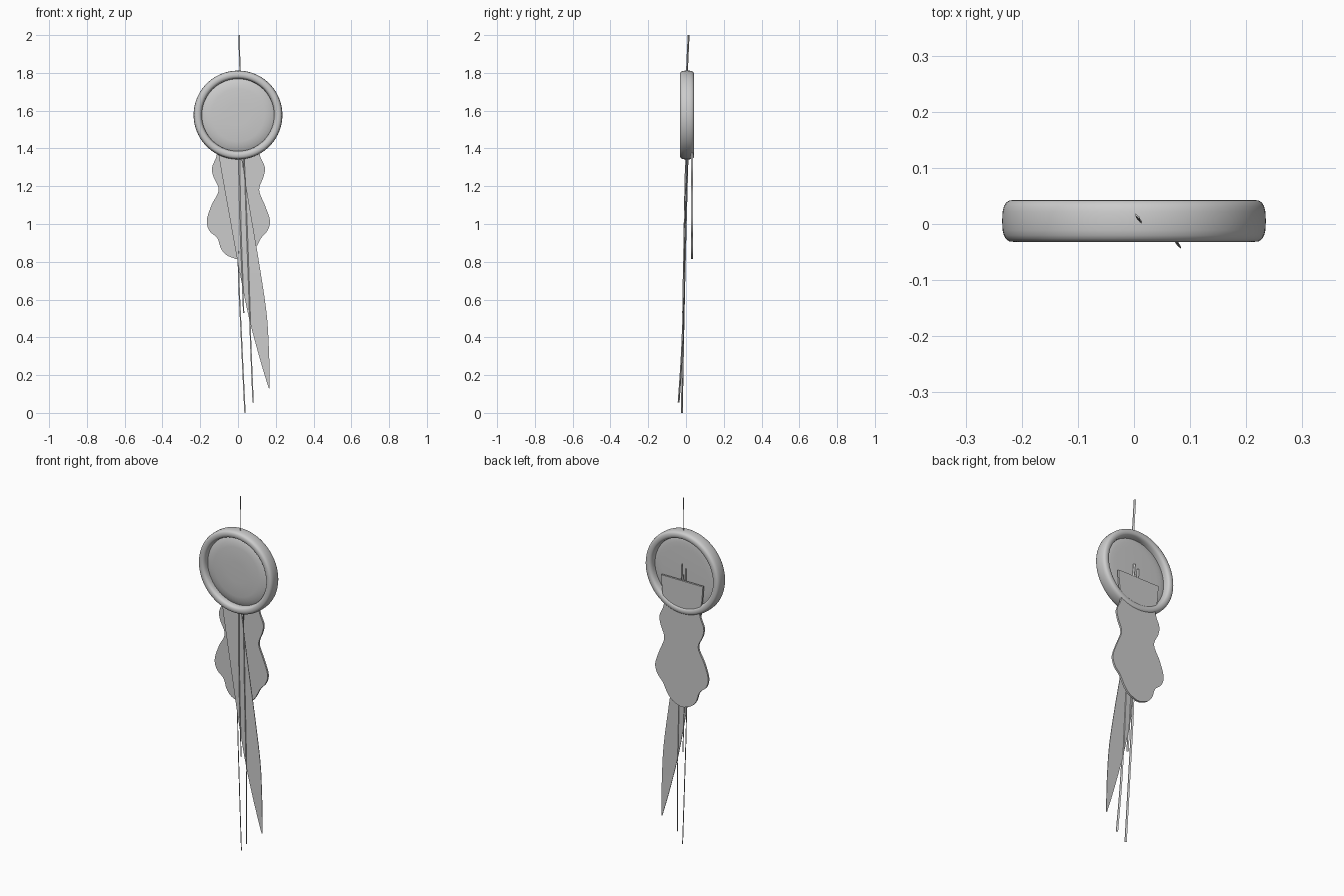
import bpy, bmesh, math

if "Cube" in bpy.data.objects:
    bpy.data.objects.remove(bpy.data.objects["Cube"])

def make_object(name, verts, faces, angle=40):
    mesh = bpy.data.meshes.new(name)
    mesh.from_pydata(verts, [], faces)
    bm = bmesh.new()
    bm.from_mesh(mesh)
    bmesh.ops.remove_doubles(bm, verts=bm.verts, dist=1e-5)
    bmesh.ops.recalc_face_normals(bm, faces=bm.faces)
    bm.to_mesh(mesh)
    bm.free()
    ob = bpy.data.objects.new(name, mesh)
    bpy.context.collection.objects.link(ob)
    bpy.ops.object.select_all(action='DESELECT')
    bpy.context.view_layer.objects.active = ob
    ob.select_set(True)
    bpy.ops.object.shade_smooth_by_angle(angle=math.radians(angle))
    return ob

CZ = 1.577

def lathe(name, profile, n, closed, ripple=0.0):
    """Spin (radius, y) points round the y axis at the ring centre."""
    verts, faces, m = [], [], len(profile)
    for i in range(n):
        a = 2 * math.pi * i / n
        for r, y in profile:
            w = ripple * (-1) ** i if 0.14 < r < 0.19 else 0
            verts.append((r * math.cos(a), y + w, CZ + r * math.sin(a)))
    for i in range(n):
        for j in range(m if closed else m - 1):
            k, i2 = (j + 1) % m, (i + 1) % n
            faces.append((i * m + j, i * m + k, i2 * m + k, i2 * m + j))
    return make_object(name, verts, faces)

def smooth_rows(rows, steps=5):
    """Catmull-Rom interpolation of a list of equal-length rows."""
    out = []
    for i in range(len(rows) - 1):
        p = [rows[max(0, min(len(rows) - 1, i + d))] for d in (-1, 0, 1, 2)]
        for s in range(steps):
            t = s / steps
            out.append([0.5 * (2 * b + (c - a) * t + (2 * a - 5 * b + 4 * c - d) * t * t
                               + (3 * b - a - 3 * c + d) * t ** 3) for a, b, c, d in zip(*p)])
    return out + [list(rows[-1])]

def strip(name, rows, thick, skew=0.0, steps=5):
    """Thin strip from rows of (z, left x, right x, y)."""
    verts, faces = [], []
    rows = smooth_rows(rows, steps)
    for z, l, r, y in rows:
        h = thick / 2
        verts += [(l, y - h + skew, z), (r, y - h - skew, z), (r, y + h - skew, z), (l, y + h + skew, z)]
    for i in range(len(rows) - 1):
        for j in range(4):
            k = (j + 1) % 4
            faces.append((4 * i + j, 4 * i + k, 4 * i + 4 + k, 4 * i + 4 + j))
    e = 4 * (len(rows) - 1)
    faces += [(0, 1, 2, 3), (e, e + 1, e + 2, e + 3)]
    return make_object(name, verts, faces)

# Outer ring with a rounded, deep cross-section
section = []
for i in range(20):
    a = 2 * math.pi * i / 20
    c, s = math.cos(a), math.sin(a)
    section.append((0.213 + 0.022 * math.copysign(abs(c) ** 0.7, c),
                    0.0055 + 0.0375 * math.copysign(abs(s) ** 0.7, s)))
lathe("outer_ring", section, 96, True)

# Padded disc with a pleated edge
lathe("pleated_disc", [(0, -0.016), (0.06, -0.016), (0.14, -0.014), (0.165, -0.010), (0.185, -0.003),
                       (0.198, 0.004), (0.185, 0.008), (0.165, 0.010), (0.14, 0.011), (0, 0.012)],
      120, False, 0.0008)

# Wavy tail plate behind the ring
strip("back_plate", [(1.535, -0.132, 0.132, 0.031), (1.45, -0.125, 0.125, 0.031), (1.37, -0.112, 0.115, 0.031),
                     (1.30, -0.137, 0.142, 0.031), (1.25, -0.130, 0.135, 0.031), (1.18, -0.102, 0.112, 0.031),
                     (1.10, -0.140, 0.142, 0.031), (1.02, -0.165, 0.169, 0.031), (0.965, -0.152, 0.156, 0.031),
                     (0.925, -0.110, 0.122, 0.031), (0.87, -0.090, 0.092, 0.031), (0.835, -0.060, 0.060, 0.031),
                     (0.815, -0.012, 0.012, 0.031)], 0.011)

# Long hanging blade
strip("hanging_blade", [(1.50, -0.12, 0.0, 0.006), (1.35, -0.10, 0.02, 0.003), (1.10, -0.056, 0.06, -0.003),
                        (0.78, 0.002, 0.114, -0.010), (0.53, 0.052, 0.151, -0.014), (0.35, 0.098, 0.163, -0.017),
                        (0.22, 0.135, 0.167, -0.018), (0.13, 0.163, 0.168, -0.019)], 0.003)

# Thin cords: rows of (z, x, y)
cords = {
    "top_cord": [(2.0, 0.006, 0.014), (1.9, 0.008, 0.009), (1.78, 0.012, 0.004)],
    "long_cord_left": [(1.60, -0.012, 0.017), (1.35, -0.006, 0.008), (0.78, 0.002, -0.007),
                       (0.4, 0.018, -0.015), (0.0, 0.037, -0.022)],
    "long_cord_right": [(1.62, 0.012, 0.017), (1.35, 0.030, 0.005), (0.9, 0.049, -0.009),
                        (0.4, 0.066, -0.018), (0.055, 0.080, -0.039)],
    "short_cord": [(1.56, 0.004, 0.016), (1.35, 0.006, 0.001), (0.95, 0.014, -0.008), (0.53, 0.030, -0.015)],
}
for name, path in cords.items():
    strip(name, [(z, x - 0.0035, x + 0.0035, y) for z, x, y in path], 0.004, 0.003)
